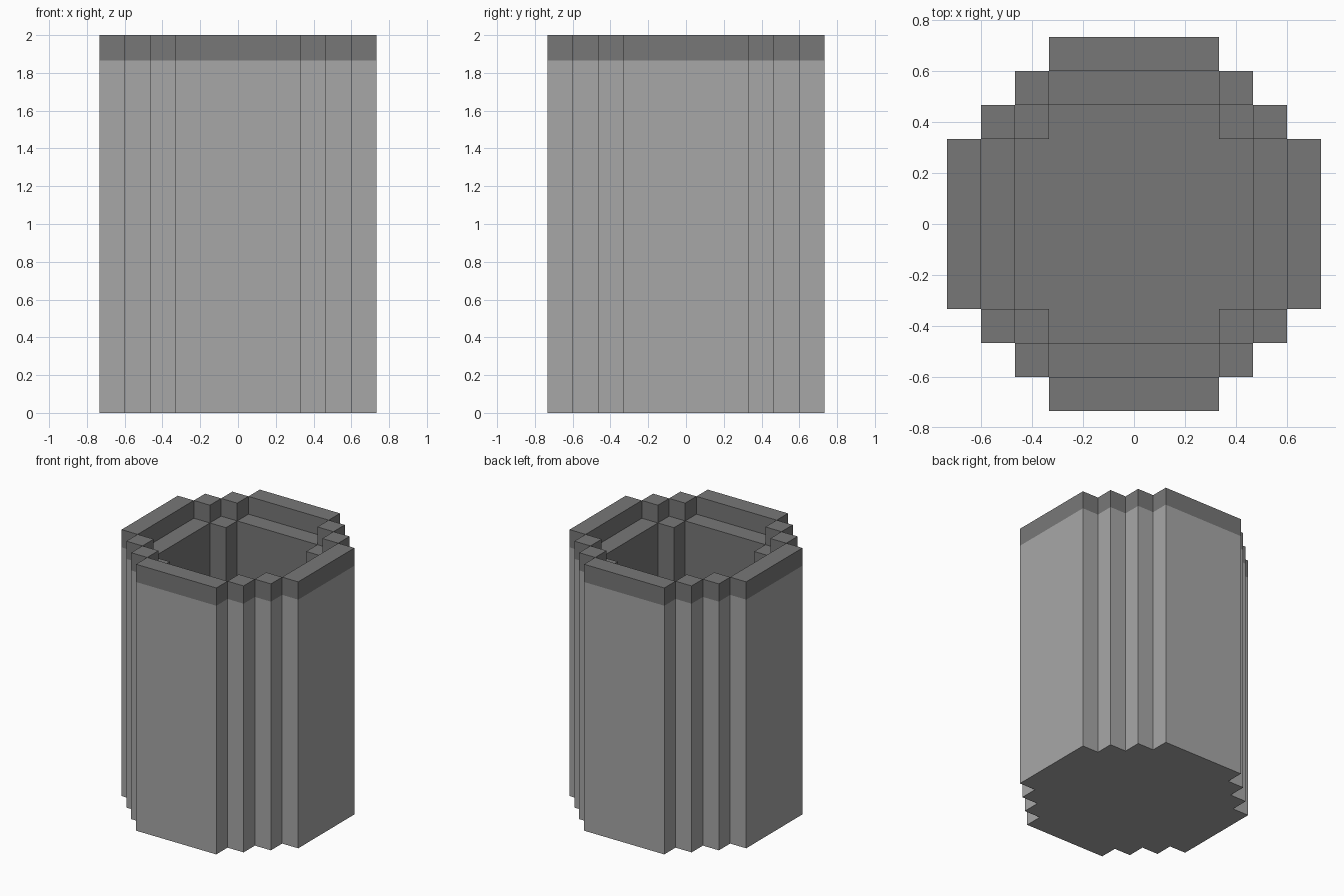
import bpy
import bmesh
from mathutils import Matrix, Vector
from math import pi

U = 2 / 15            # one block
HEIGHT = 15           # total height in blocks
LEDGE = 14            # height of the wall below the rim

cube = bpy.data.objects.get("Cube")
if cube:
    bpy.data.objects.remove(cube, do_unlink=True)


def make_material(name, value):
    mat = bpy.data.materials.new(name)
    mat.use_nodes = True
    colour = (value, value, value, 1)
    mat.diffuse_color = colour
    mat.node_tree.nodes["Principled BSDF"].inputs["Base Color"].default_value = colour
    return mat


light = make_material("light grey", 0.387)
dark = make_material("dark grey", 0.187)


def finish(name, bm, mat):
    mesh = bpy.data.meshes.new(name)
    bm.to_mesh(mesh)
    bm.free()
    mesh.materials.append(mat)
    obj = bpy.data.objects.new(name, mesh)
    bpy.context.collection.objects.link(obj)


def add_box(bm, x, y, z):
    """Open-bottomed box from (low, high) ranges in blocks."""
    low, high = Vector((x[0], y[0], z[0])) * U, Vector((x[1], y[1], z[1])) * U
    verts = bmesh.ops.create_cube(bm, size=1)["verts"]
    for v in verts:
        v.co = (low + high) / 2 + v.co * (high - low)
    bottom = min({f for v in verts for f in v.link_faces},
                 key=lambda f: f.calc_center_median().z)
    bmesh.ops.delete(bm, geom=[bottom], context="FACES_ONLY")


def four_sided(name, footprints, z, mat):
    """Repeat boxes on all four sides."""
    bm = bmesh.new()
    for x, y in footprints:
        add_box(bm, x, y, z)
    geom = bm.verts[:] + bm.edges[:] + bm.faces[:]
    for quarter in (1, 2, 3):
        copy = bmesh.ops.duplicate(bm, geom=geom)["geom"]
        bmesh.ops.rotate(bm, verts=[v for v in copy if isinstance(v, bmesh.types.BMVert)],
                         matrix=Matrix.Rotation(quarter * pi / 2, 3, "Z"))
    finish(name, bm, mat)


# Footprints of one side, in blocks
side = [((-2.5, 2.5), (4.5, 5.5))]
steps = [((2.5, 3.5), (3.5, 4.5)), ((3.5, 4.5), (2.5, 3.5))]
lining = [((-2.5, 2.5), (3.5, 4.5))]
post = [((2.5, 3.5), (2.5, 3.5))]

# Outer walls and dark rim
four_sided("side_panels", side, (0, LEDGE), light)
four_sided("stepped_corners", steps, (0, LEDGE), light)
four_sided("side_rim", side, (LEDGE, HEIGHT), dark)
four_sided("corner_rim", steps, (LEDGE, HEIGHT), dark)

# Inner lining with its ledge and corner posts
four_sided("inner_lining", lining, (0, LEDGE), dark)
four_sided("inner_corner_posts", post, (0, LEDGE), dark)

# Inner floor
bm = bmesh.new()
add_box(bm, (-3.5, 3.5), (-3.5, 3.5), (0, 1))
finish("inner_floor", bm, dark)

# Underside with the stepped outline
bm = bmesh.new()
quarter_outline = [(5.5, 2.5), (4.5, 2.5), (4.5, 3.5), (3.5, 3.5),
                   (3.5, 4.5), (2.5, 4.5), (2.5, 5.5)]
outline = []
for q in range(4):
    turn = Matrix.Rotation(q * pi / 2, 3, "Z")
    outline += [bm.verts.new(turn @ Vector((x, y, 0)) * U) for x, y in quarter_outline]
bm.faces.new(reversed(outline))
finish("underside", bm, light)
